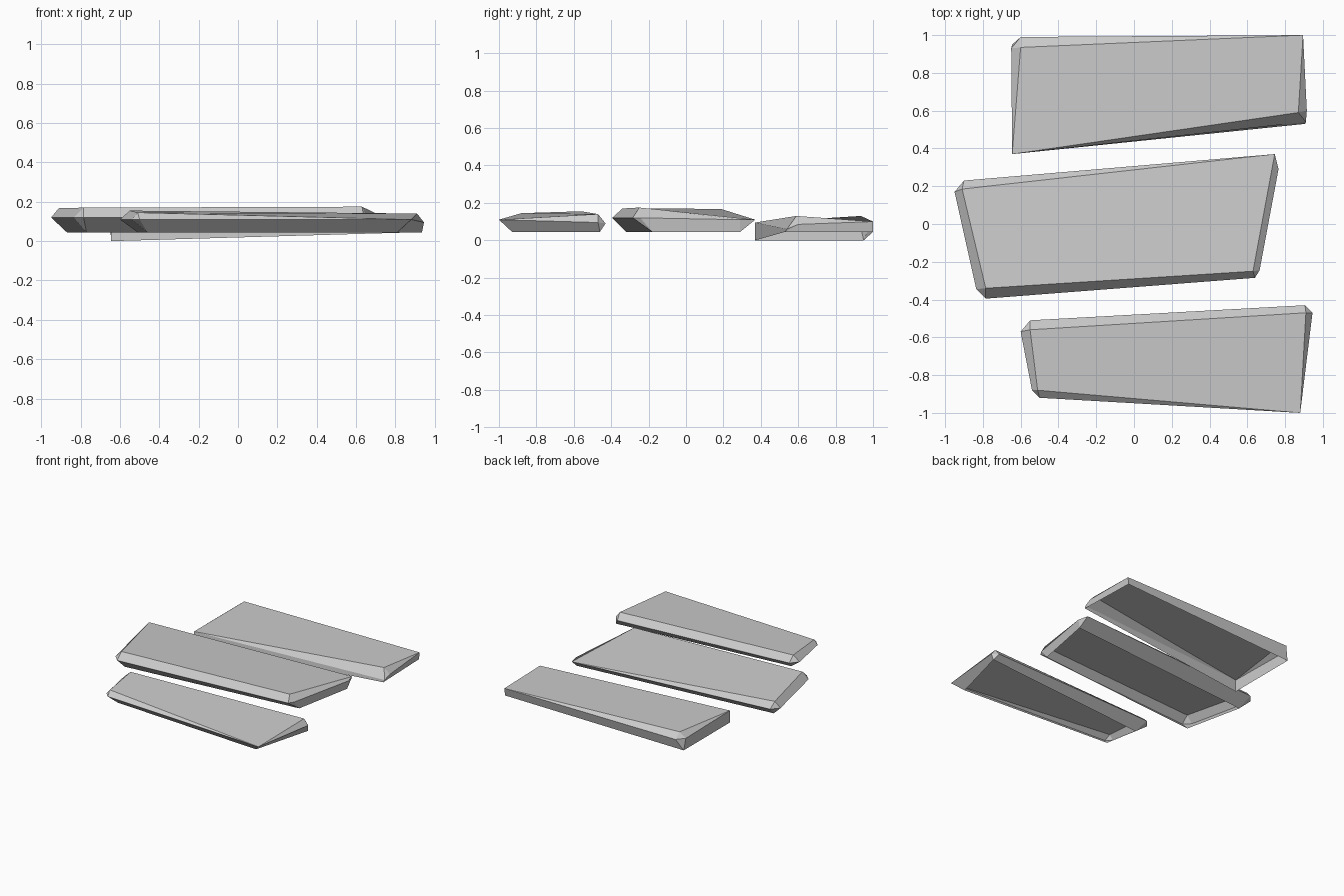
import bpy
import bmesh

BASE = 0.045  # usual height of the open lower rim

default_cube = bpy.data.objects.get("Cube")
if default_cube:
    bpy.data.objects.remove(default_cube, do_unlink=True)

stone = bpy.data.materials.new("light grey stone")
stone.use_nodes = True
stone.diffuse_color = (0.6, 0.6, 0.6, 1)
stone.node_tree.nodes["Principled BSDF"].inputs["Base Color"].default_value = (0.6, 0.6, 0.6, 1)


def add_face(bm, verts):
    """Add a face, dropping repeated corners."""
    unique = list(dict.fromkeys(verts))
    if len(unique) > 2:
        bm.faces.new(unique)


def bridge(bm, ring, quad):
    """Join an outline with two points per corner to a four-sided loop."""
    for k in range(4):
        n = (k + 1) % 4
        add_face(bm, [ring[2 * k], ring[2 * k + 1], quad[k]])
        add_face(bm, [ring[2 * k + 1], ring[2 * n], quad[n], quad[k]])


def plank(name, top, outline, rim):
    """Hollow slab, open below; corners run back left, back right, front right, front left."""
    bm = bmesh.new()
    made = {}

    def points(coords):
        for c in coords:
            if c not in made:
                made[c] = bm.verts.new(c)
        return [made[c] for c in coords]

    cap, ring, lower = points(top), points(outline), points(rim)
    bridge(bm, ring, cap)    # bevelled shoulder
    bridge(bm, ring, lower)  # side walls
    add_face(bm, cap[1:] + cap[:1])
    bmesh.ops.recalc_face_normals(bm, faces=bm.faces)

    mesh = bpy.data.meshes.new(name)
    bm.to_mesh(mesh)
    bm.free()
    mesh.materials.append(stone)
    obj = bpy.data.objects.new(name, mesh)
    bpy.context.collection.objects.link(obj)


# Short front plank
tip = (0.88, -1.0, 0.11)
plank(
    "front_plank",
    top=[(-0.55, -0.56, 0.155), (0.91, -0.47, 0.14), tip, (-0.51, -0.88, 0.145)],
    outline=[(-0.6, -0.57, 0.11), (-0.55, -0.51, 0.11),
             (0.905, -0.43, 0.09), (0.945, -0.47, 0.095),
             tip, tip,
             (-0.5, -0.92, 0.11), (-0.54, -0.88, 0.11)],
    rim=[(-0.51, -0.59, BASE), (0.935, -0.46, BASE), (0.81, -0.93, BASE), (-0.46, -0.85, BASE)],
)

# Long middle plank
tip = (0.745, 0.37, 0.11)
plank(
    "middle_plank",
    top=[(-0.91, 0.185, 0.168), tip, (0.63, -0.25, 0.175), (-0.785, -0.34, 0.17)],
    outline=[(-0.95, 0.17, 0.12), (-0.9, 0.23, 0.12),
             tip, (0.765, 0.29, 0.11),
             (0.665, -0.245, 0.12), (0.64, -0.285, 0.12),
             (-0.785, -0.395, 0.12), (-0.835, -0.345, 0.12)],
    rim=[(-0.87, 0.14, BASE), (0.755, 0.29, BASE), (0.665, -0.18, BASE), (-0.77, -0.32, BASE)],
)

# Wide back plank whose walls drop to the ground at one end
back_tip = (0.895, 1.0, 0.1)
front_tip = (-0.645, 0.37, 0.095)
plank(
    "back_plank",
    top=[(-0.6, 0.935, 0.13), back_tip, (0.87, 0.59, 0.13), front_tip],
    outline=[(-0.65, 0.93, 0.09), (-0.6, 0.99, 0.09),
             back_tip, back_tip,
             (0.915, 0.6, 0.085), (0.91, 0.54, 0.06),
             front_tip, front_tip],
    rim=[(-0.645, 0.95, 0), (0.89, 1.0, BASE), (0.905, 0.53, BASE), (-0.645, 0.37, 0)],
)
